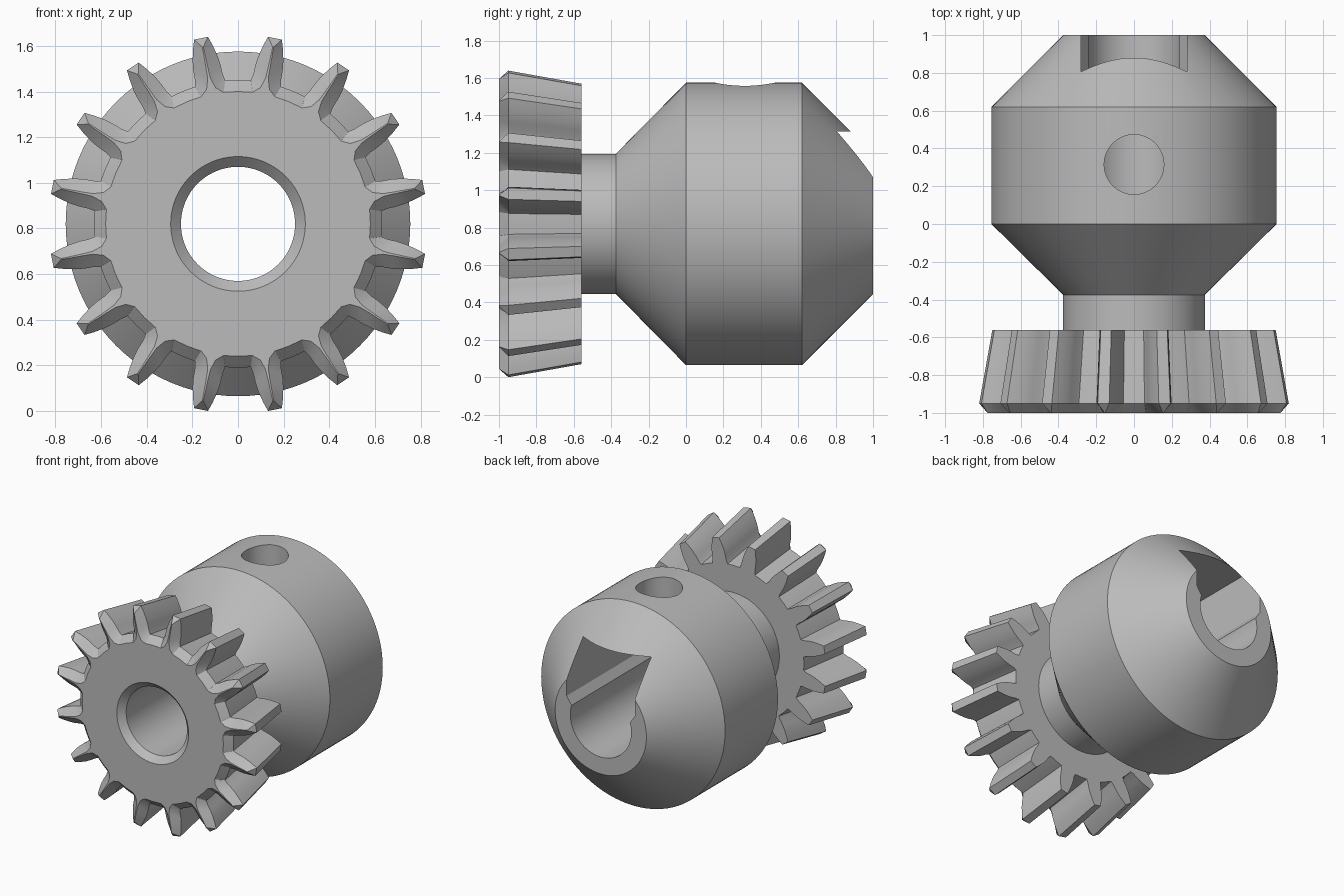
import bpy, bmesh, math

AXIS_Z = 0.82
TEETH = 16

cube = bpy.data.objects.get("Cube")
if cube:
    bpy.data.objects.remove(cube, do_unlink=True)

steel = bpy.data.materials.new("plain_grey_metal")
steel.use_nodes = True
grey = (0.5, 0.5, 0.5, 1)
steel.diffuse_color = grey
steel.node_tree.nodes["Principled BSDF"].inputs["Base Color"].default_value = grey


def loft(name, rings):
    """Closed solid through rings of (x, y, z) points around the shaft axis."""
    bm = bmesh.new()
    loops = [[bm.verts.new((x, y, z + AXIS_Z)) for x, y, z in ring] for ring in rings]
    n = len(loops[0])
    for a, b in zip(loops, loops[1:]):
        for i in range(n):
            j = (i + 1) % n
            bm.faces.new((a[i], a[j], b[j], b[i]))
    bm.faces.new(loops[0])
    bm.faces.new(loops[-1])
    bmesh.ops.recalc_face_normals(bm, faces=bm.faces)
    mesh = bpy.data.meshes.new(name)
    bm.to_mesh(mesh)
    bm.free()
    mesh.materials.append(steel)
    obj = bpy.data.objects.new(name, mesh)
    bpy.context.collection.objects.link(obj)
    return obj


def polar(r, a, y):
    return (r * math.sin(a), y, r * math.cos(a))


def revolve(name, profile, segments=96):
    """Turned solid from (radius, y) pairs."""
    return loft(name, [[polar(r, math.tau * i / segments, y) for i in range(segments)]
                       for r, y in profile])


def toothed_ring(y, flank, scale=1.0):
    """Gear outline; flank lists (radius, half width) from root to tip."""
    ring = []
    pitch = math.tau / TEETH
    for k in range(TEETH):
        centre = pitch * (k + 0.5)
        ring.append(polar(flank[0][0] * scale, centre - pitch / 2, y))
        for r, w in flank:
            ring.append(polar(r * scale, centre - w / r, y))
        for r, w in reversed(flank):
            ring.append(polar(r * scale, centre + w / r, y))
    return ring


def cut(obj, cutter):
    cutter.hide_render = True
    mod = obj.modifiers.new("cut", 'BOOLEAN')
    mod.operation = 'DIFFERENCE'
    mod.solver = 'EXACT'
    mod.object = cutter
    bpy.ops.object.select_all(action='DESELECT')
    bpy.context.view_layer.objects.active = obj
    obj.select_set(True)
    bpy.ops.object.modifier_apply(modifier=mod.name)


# Turned hub: neck, flare, barrel and rear taper
hub = revolve("hub", [(0.375, -0.56), (0.375, -0.375), (0.755, 0),
                      (0.755, 0.62), (0.375, 1)])

# Tapered pinion whose teeth come to a ridge at the front
tooth = [(0.63, 0.068), (0.66, 0.062), (0.70, 0.061), (0.74, 0.056), (0.79, 0.044), (0.83, 0.031)]
ridge = [(0.58, 0.050), (0.605, 0.020), (0.65, 0.006), (0.70, 0.004), (0.75, 0.003), (0.79, 0.002)]
pinion = loft("pinion", [toothed_ring(-1, ridge),
                         toothed_ring(-0.95, tooth),
                         toothed_ring(-0.56, tooth, 0.915)])

# Shaft bore with a countersunk front
bore = revolve("bore_cutter", [(0.345, -1.05), (0.25, -0.955), (0.25, 1.1)])

# Rear drive slot with sloping lower corners
half = [(0.28, 0.495), (0.28, 0.13), (0.24, 0.07), (0.1, 0)]
outline = half + [(-x, z) for x, z in reversed(half)]
slot = loft("slot_cutter", [[(x, y, z) for x, z in outline] for y in (0.0, 1.1)])

# Round cross hole in the top of the barrel
circle = [math.tau * i / 64 for i in range(64)]
hole = loft("cross_hole_cutter",
            [[(0.158 * math.cos(a), 0.315 + 0.158 * math.sin(a), z) for a in circle]
             for z in (0.05, 0.9)])

cut(pinion, bore)
for cutter in (bore, slot, hole):
    cut(hub, cutter)
for cutter in (bore, slot, hole):
    bpy.data.objects.remove(cutter, do_unlink=True)

# Smooth curved faces, keep machined edges crisp
for obj in (hub, pinion):
    bpy.ops.object.select_all(action='DESELECT')
    bpy.context.view_layer.objects.active = obj
    obj.select_set(True)
    bpy.ops.object.shade_smooth_by_angle(angle=math.radians(22))
